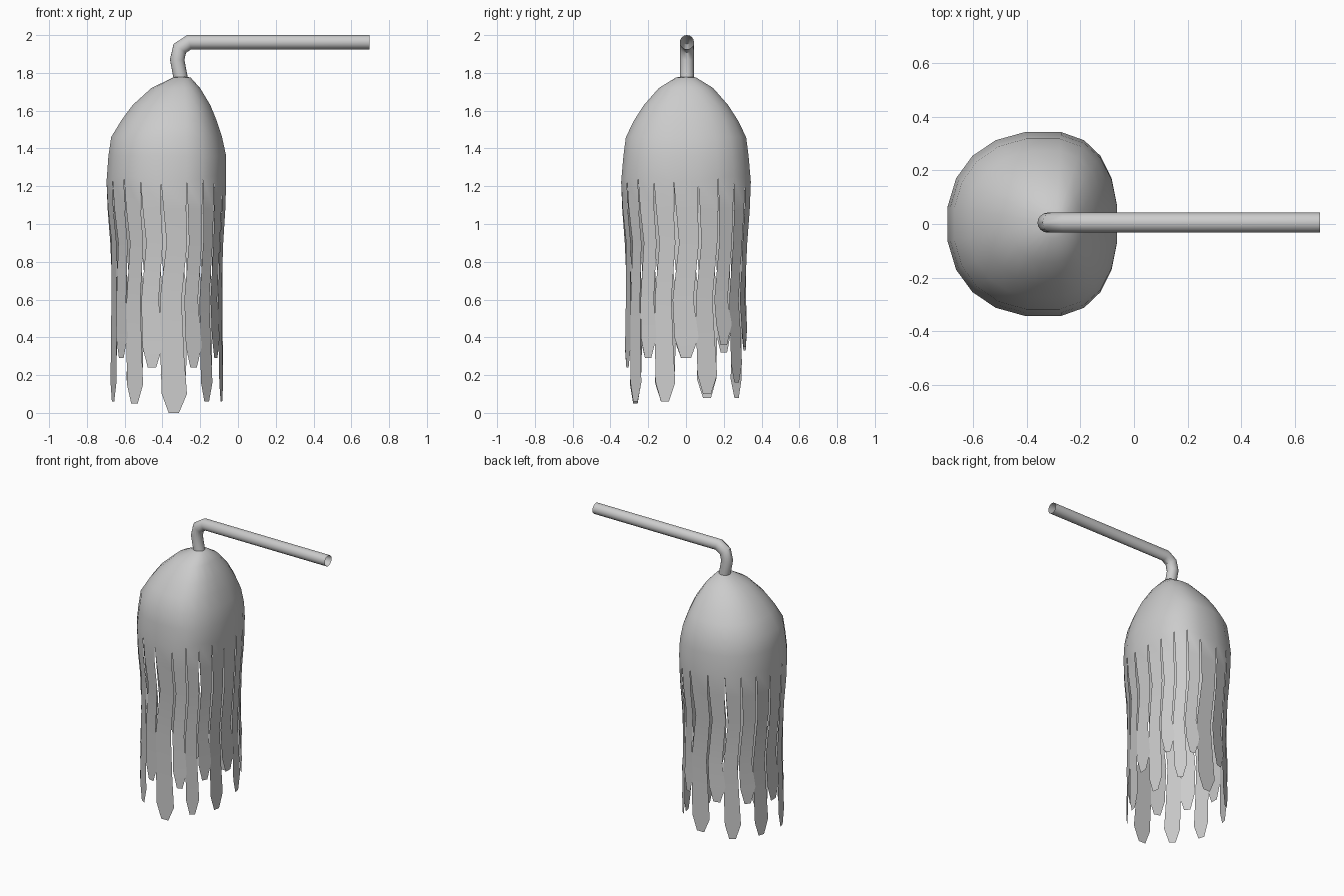
import bpy, math
from mathutils import Vector

if "Cube" in bpy.data.objects:
    bpy.data.objects.remove(bpy.data.objects["Cube"])

N = 20                      # one strand per dome segment
STEP = math.tau / N


def spow(v, p):
    return math.copysign(abs(v) ** p, v)


def outline(a, left, right, ry, cx):
    """Point on the lopsided rounded-square cross-section at angle a."""
    c, s = math.cos(a), math.sin(a)
    x = cx + ((right - cx) * spow(c, 0.76) if c > 0 else (cx - left) * spow(c, 0.9))
    return x, ry * spow(s, 0.9)


def make_object(name, verts, faces):
    me = bpy.data.meshes.new(name)
    me.from_pydata(verts, [], faces)
    ob = bpy.data.objects.new(name, me)
    bpy.context.collection.objects.link(ob)
    bpy.context.view_layer.objects.active = ob
    bpy.ops.object.select_all(action='DESELECT')
    ob.select_set(True)
    bpy.ops.object.shade_smooth_by_angle(angle=math.radians(40))
    return ob


# Dome rings: z, left x, right x, half depth, centre x
rings = [(1.775, -0.345, -0.25, 0.055, -0.30),
         (1.72, -0.46, -0.20, 0.145, -0.31),
         (1.63, -0.56, -0.145, 0.225, -0.32),
         (1.55, -0.62, -0.112, 0.277, -0.33),
         (1.46, -0.675, -0.082, 0.322, -0.34),
         (1.36, -0.69, -0.06, 0.335, -0.34),
         (1.22, -0.70, -0.06, 0.347, -0.34)]
verts, faces = [(-0.30, 0, 1.785)], []
for r, (z, l, rt, ry, cx) in enumerate(rings):
    for i in range(N):
        a = (i - 0.5) * STEP
        # the hem between strands rises a little at the corners
        zz = z + (0.045 * abs(math.sin(2 * a)) - 0.01 if r == len(rings) - 1 else 0)
        verts.append((*outline(a, l, rt, ry, cx), zz))
for i in range(N):
    j = (i + 1) % N
    faces.append((0, 1 + i, 1 + j))
    for r in range(len(rings) - 1):
        p, q = 1 + r * N, 1 + (r + 1) * N
        faces.append((p + i, q + i, q + j, p + j))

# Hanging strands: tip heights by angle, starting at +x and going counter-clockwise
tips = [0.29, 0.10, 0.36, 0.16, 0.35, 0.10, 0.33, 0.08, 0.32, 0.08,
        0.29, 0.06, 0.29, 0.05, 0.24, 0.00, 0.24, 0.06, 0.29, 0.06]
hem = 1 + (len(rings) - 1) * N
for i, tip in enumerate(tips):
    up = (hem + i, hem + (i + 1) % N)
    a, b = Vector(verts[up[0]]), Vector(verts[up[1]])
    # rows: z, radial scale, width factor, sideways shift
    w = 0.06 if tip < 0.2 else 0.07
    rows = [(1.08, 0.985, 0.88, 0.04), (0.90, 0.94, 0.80, 0.12),
            (0.60, 0.92, 0.84, -0.12), (tip + 0.30, 0.93, 0.92, -0.06),
            (tip + w + 0.04, 0.94, 0.98, 0.02), (tip, 0.945, 0.40, 0.0)]
    if tip > 0.2:
        rows.pop(3)
    for z, s, wf, sh in rows:
        mid, half = (a + b) / 2, (b - a) / 2
        base = Vector((-0.34 + (mid.x + 0.34) * s, mid.y * s, 0))
        new = []
        for side in (-1, 1):
            p = base + half * (side * wf + 2 * sh)
            verts.append((p.x, p.y, z))
            new.append(len(verts) - 1)
        faces.append((up[0], new[0], new[1], up[1]))
        up = new
make_object("fringed_head", verts, faces)

# Bent open pipe
path = [(-0.303, 1.77), (-0.322, 1.87), (-0.308, 1.93), (-0.258, 1.9625), (0.695, 1.9625)]
SIDES, RAD, Y0 = 16, 0.0375, 0.005
pts = [Vector(p) for p in path]
pv, pf = [], []
for k, p in enumerate(pts):
    d0 = (p - pts[max(k - 1, 0)]).normalized()
    d1 = (pts[min(k + 1, len(pts) - 1)] - p).normalized()
    t = (d0 + d1).normalized()
    n = Vector((-t.y, t.x))
    miter = 1 / max(n.dot(Vector((-d1.y, d1.x))), 0.5) if 0 < k < len(pts) - 1 else 1
    for i in range(SIDES):
        a = i * math.tau / SIDES
        q = p + n * math.cos(a) * RAD * miter
        pv.append((q.x, Y0 + math.sin(a) * RAD, q.y))
for k in range(len(pts) - 1):
    for i in range(SIDES):
        j = (i + 1) % SIDES
        pf.append((k * SIDES + i, k * SIDES + j, (k + 1) * SIDES + j, (k + 1) * SIDES + i))
make_object("bent_pipe", pv, pf)
